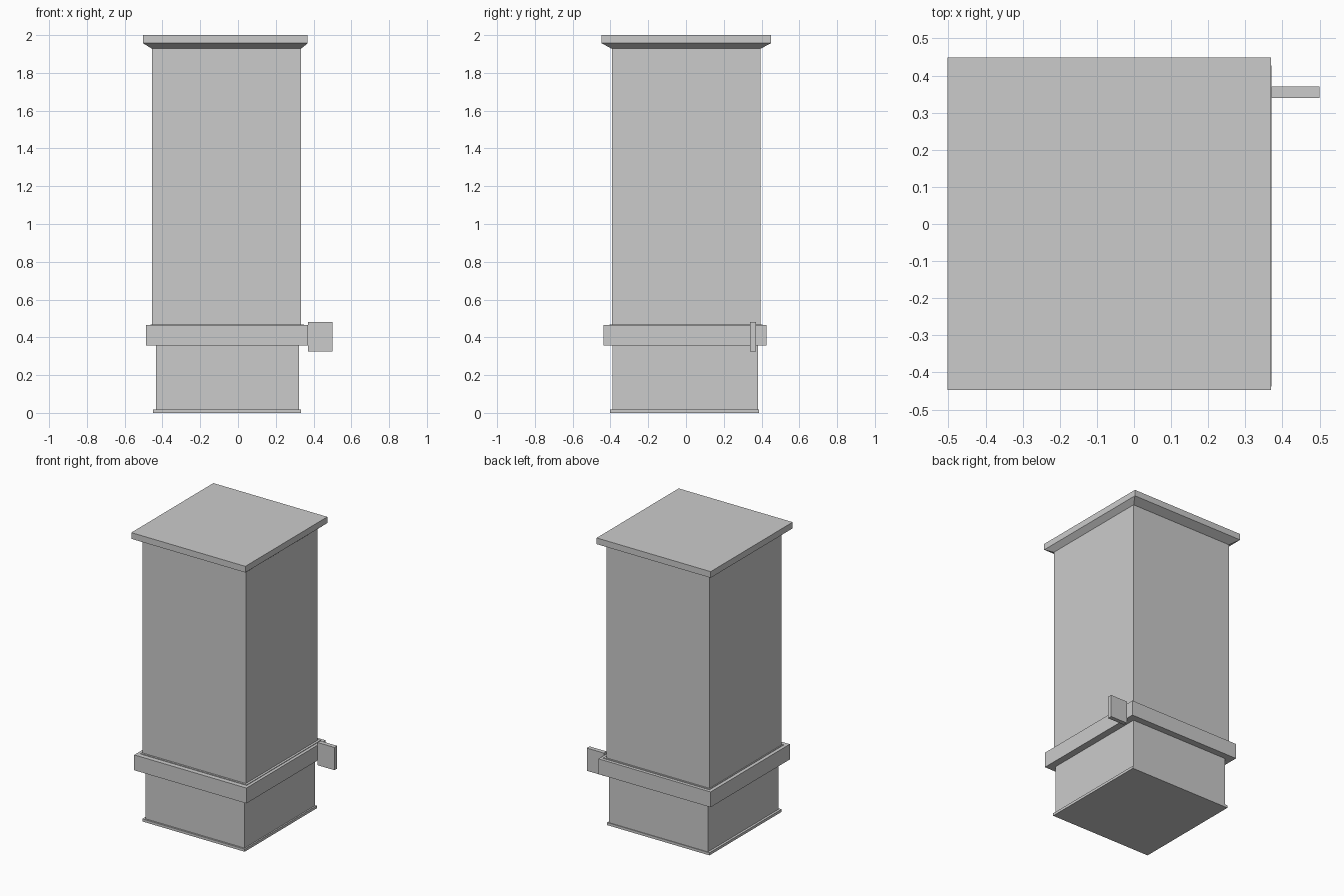
import bpy, bmesh

if "Cube" in bpy.data.objects:
    bpy.data.objects.remove(bpy.data.objects["Cube"])


def stack(name, sections):
    """Closed solid lofted through rectangles (x0, x1, y0, y1, z)."""
    bm = bmesh.new()
    rings = [[bm.verts.new(p) for p in
              ((x0, y0, z), (x1, y0, z), (x1, y1, z), (x0, y1, z))]
             for x0, x1, y0, y1, z in sections]
    bm.faces.new(rings[0][::-1])
    bm.faces.new(rings[-1])
    for a, b in zip(rings, rings[1:]):
        for i in range(4):
            j = (i + 1) % 4
            bm.faces.new((a[i], a[j], b[j], b[i]))
    bmesh.ops.recalc_face_normals(bm, faces=bm.faces)
    mesh = bpy.data.meshes.new(name)
    bm.to_mesh(mesh)
    bm.free()
    ob = bpy.data.objects.new(name, mesh)
    bpy.context.collection.objects.link(ob)
    return ob


def box(name, x0, x1, y0, y1, z0, z1):
    return stack(name, [(x0, x1, y0, y1, z0), (x0, x1, y0, y1, z1)])


# Foot flange and lower block
box("foot_flange", -0.45, 0.333, -0.402, 0.386, 0.0, 0.018)
box("lower_block", -0.434, 0.323, -0.39, 0.381, 0.018, 0.36)

# Projecting band with a thin seat for the shaft
box("band", -0.487, 0.371, -0.438, 0.427, 0.358, 0.464)
box("shaft_seat", -0.463, 0.35, -0.405, 0.405, 0.464, 0.468)

# Side tab at the back right corner
box("side_tab", 0.37, 0.50, 0.34, 0.37, 0.325, 0.482)

# Tall shaft
box("shaft", -0.456, 0.334, -0.392, 0.394, 0.464, 1.93)

# Cap slab with chamfered underside
stack("cap", [(-0.456, 0.334, -0.394, 0.395, 1.928),
              (-0.503, 0.369, -0.447, 0.449, 1.957),
              (-0.503, 0.369, -0.447, 0.449, 2.0)])
